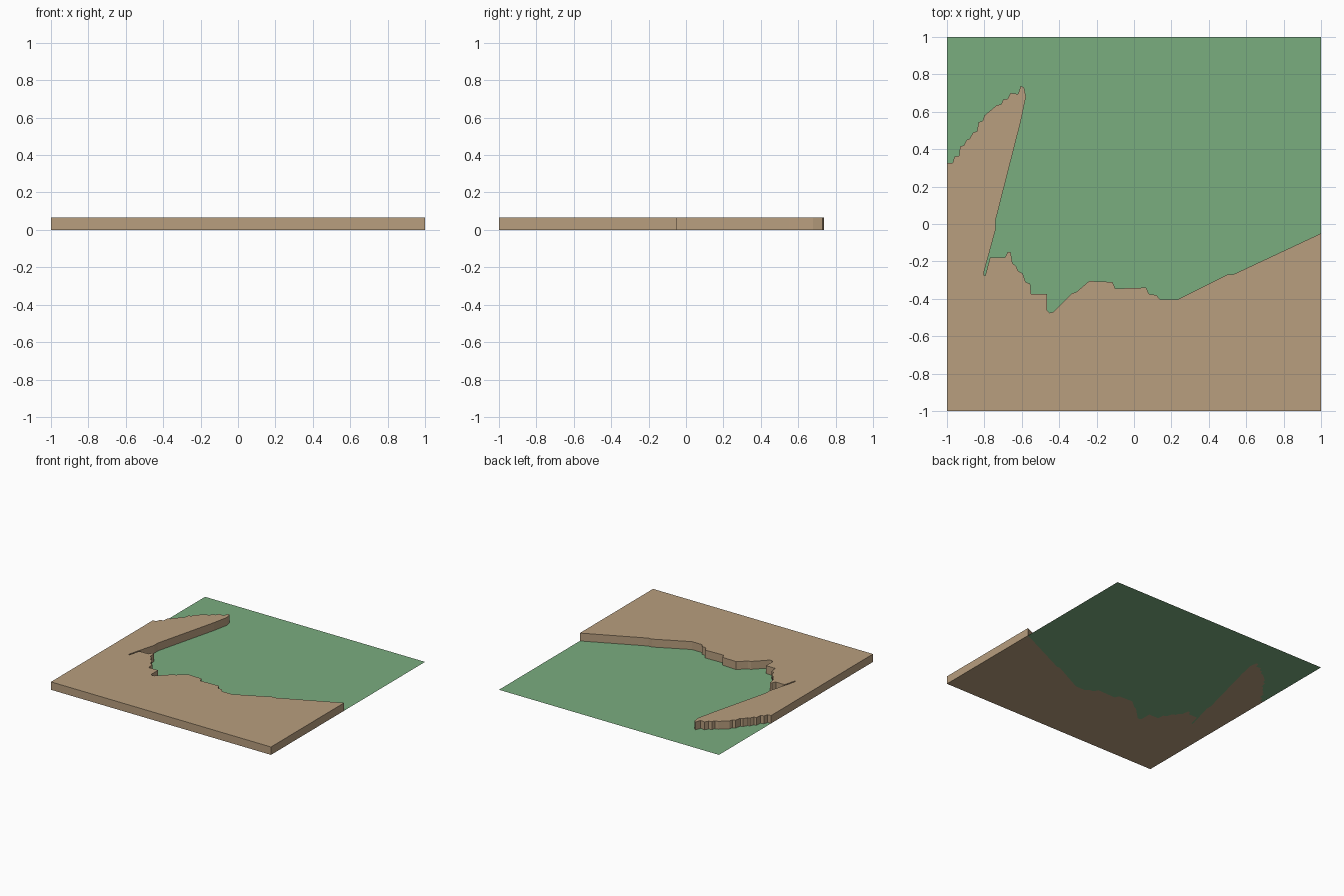
import bpy, bmesh

if "Cube" in bpy.data.objects:
    bpy.data.objects.remove(bpy.data.objects["Cube"])

HEIGHT = 0.065

# Shoreline from the left edge of the tile to the right edge
COAST = [
    (-1, .325), (-.97, .325), (-.96, .36), (-.935, .365), (-.93, .415),
    (-.91, .42), (-.895, .45), (-.88, .455), (-.86, .49), (-.84, .495),
    (-.83, .545), (-.81, .55), (-.8, .58), (-.77, .605), (-.735, .635),
    (-.71, .64), (-.7, .665), (-.675, .67), (-.66, .7), (-.62, .695),
    (-.605, .738), (-.588, .73), (-.578, .68), (-.605, .55), (-.74, .02),
    (-.74, -.03), (-.803, -.26), (-.803, -.275), (-.795, -.275),
    (-.77, -.18), (-.69, -.18), (-.675, -.15), (-.66, -.15), (-.65, -.21),
    (-.63, -.225), (-.62, -.25), (-.595, -.265), (-.58, -.31),
    (-.555, -.32), (-.55, -.375), (-.465, -.375), (-.465, -.46),
    (-.45, -.475), (-.43, -.47), (-.33, -.37), (-.31, -.365), (-.24, -.305),
    (-.115, -.31), (-.1, -.345), (.065, -.34), (.08, -.375), (.12, -.38),
    (.14, -.405), (.23, -.405), (.5, -.27), (.53, -.27), (1, -.05),
]


def material(name, color):
    m = bpy.data.materials.new(name)
    m.diffuse_color = (*color, 1)
    m.use_nodes = True
    m.node_tree.nodes["Principled BSDF"].inputs["Base Color"].default_value = m.diffuse_color
    return m


def outline_part(name, points, height, mat):
    """Flat outline, raised into a closed slab when height is set."""
    bm = bmesh.new()
    face = bm.faces.new([bm.verts.new((x, y, 0)) for x, y in points])
    face.normal_update()
    if face.normal.z < 0:
        face.normal_flip()
    if height:
        base = face.copy()
        # weld the copied base back after raising the lid
        lid = bmesh.ops.extrude_face_region(bm, geom=[face])["geom"]
        bmesh.ops.translate(bm, vec=(0, 0, height),
                            verts=[v for v in lid if isinstance(v, bmesh.types.BMVert)])
        if face.is_valid:
            bmesh.ops.delete(bm, geom=[face], context="FACES_ONLY")
        bmesh.ops.remove_doubles(bm, verts=bm.verts[:], dist=1e-5)
        bmesh.ops.recalc_face_normals(bm, faces=bm.faces[:])
    bmesh.ops.triangulate(bm, faces=[f for f in bm.faces if len(f.verts) > 4])
    me = bpy.data.meshes.new(name)
    bm.to_mesh(me)
    bm.free()
    me.materials.append(mat)
    ob = bpy.data.objects.new(name, me)
    bpy.context.collection.objects.link(ob)
    return ob


# Raised land in front of the shoreline
outline_part("raised_land", COAST + [(1, -1), (-1, -1)], HEIGHT,
             material("tan earth", (.479, .342, .209)))
# Flat low ground behind the shoreline
outline_part("low_ground", COAST + [(1, 1), (-1, 1)], 0,
             material("green", (.195, .418, .212)))
